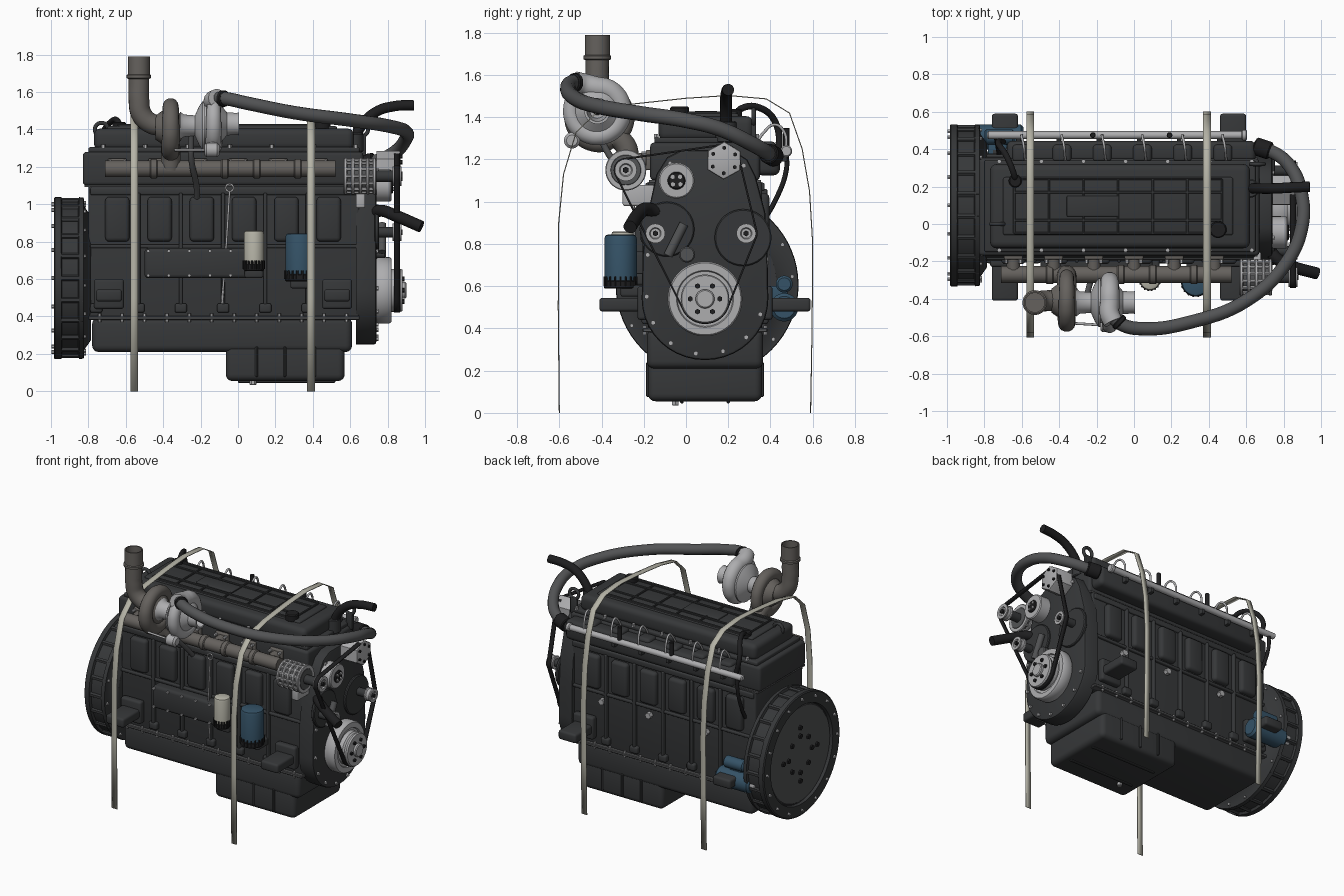
import bpy, bmesh, math
from mathutils import Vector, geometry
from math import sin, cos, pi

if "Cube" in bpy.data.objects:
    bpy.data.objects.remove(bpy.data.objects["Cube"])

def mat(name, c):
    m = bpy.data.materials.new(name)
    m.diffuse_color = (*c, 1)
    m.use_nodes = True
    m.node_tree.nodes["Principled BSDF"].inputs["Base Color"].default_value = m.diffuse_color
    return m

DARK = mat("dark_iron", (.037, .039, .041))
BLACK = mat("black_rubber", (.013, .013, .014))
LIGHT = mat("aluminium", (.42, .42, .43))
RUST = mat("exhaust_iron", (.13, .12, .11))
PIPE = mat("pipe_grey", (.085, .087, .09))
BLUE = mat("blue_paint", (.035, .085, .135))
CREAM = mat("cream", (.47, .46, .39))

def finish(name, bm, m):
    bmesh.ops.recalc_face_normals(bm, faces=bm.faces)
    me = bpy.data.meshes.new(name)
    bm.to_mesh(me); bm.free()
    me.materials.append(m)
    ob = bpy.data.objects.new(name, me)
    bpy.context.collection.objects.link(ob)
    return ob

def box(name, x0, x1, y0, y1, z0, z1, m=DARK, bev=.01, seg=3):
    bm = bmesh.new()
    bmesh.ops.create_cube(bm, size=1)
    for v in bm.verts:
        v.co = ((x0+x1)/2+v.co.x*(x1-x0), (y0+y1)/2+v.co.y*(y1-y0), (z0+z1)/2+v.co.z*(z1-z0))
    if bev:
        bmesh.ops.bevel(bm, geom=bm.edges[:], offset=bev, segments=seg, profile=.5, affect='EDGES')
    return finish(name, bm, m)

def lathe_into(bm, o, axis, prof, seg):
    q = Vector((0, 0, 1)).rotation_difference(Vector(axis).normalized())
    rings = []
    for d, r in prof:
        n = 1 if r == 0 else seg
        rings.append([bm.verts.new(Vector(o) + q @ Vector((r*cos(2*pi*i/seg), r*sin(2*pi*i/seg), d))) for i in range(n)])
    for a, b in zip(rings, rings[1:]):
        for i in range(seg):
            vs = [a[i % len(a)], a[(i+1) % len(a)], b[(i+1) % len(b)], b[i % len(b)]]
            bm.faces.new(list(dict.fromkeys(vs)))

def lathe(name, o, axis, prof, m=DARK, seg=40):
    bm = bmesh.new()
    lathe_into(bm, o, axis, prof, seg)
    return finish(name, bm, m)

def cyl(name, o, axis, r, h, m=DARK, c=.006, seg=36):
    return lathe(name, o, axis, [(0, 0), (0, r-c), (c, r), (h-c, r), (h, r-c), (h, 0)], m, seg)

def bolts(name, places, axis, r=.01, h=.012, m=LIGHT):
    bm = bmesh.new()
    for p in places:
        lathe_into(bm, p, axis, [(0, 0), (0, r), (h, r), (h, 0)], 6)
    return finish(name, bm, m)

def ring_pts(x, y, z, r, n, a0=0):
    return [(x, y+r*cos(a0+2*pi*i/n), z+r*sin(a0+2*pi*i/n)) for i in range(n)]

def tube(name, pts, r, m=BLACK, radii=None, cyclic=False, res=8):
    cu = bpy.data.curves.new(name, 'CURVE')
    cu.dimensions = '3D'
    cu.bevel_depth, cu.bevel_resolution, cu.resolution_u = r, 5, res
    cu.use_fill_caps = True
    s = cu.splines.new('BEZIER')
    s.bezier_points.add(len(pts)-1)
    for i, (b, p) in enumerate(zip(s.bezier_points, pts)):
        b.co = p
        b.handle_left_type = b.handle_right_type = 'AUTO'
        b.radius = radii[i] if radii else 1
    s.use_cyclic_u = cyclic
    cu.materials.append(m)
    ob = bpy.data.objects.new(name, cu)
    bpy.context.collection.objects.link(ob)
    return ob

def prism(name, prof, x0, x1, m=DARK, bev=.01):
    bm = bmesh.new()
    f = bm.faces.new([bm.verts.new((x0, y, z)) for y, z in prof])
    ret = bmesh.ops.extrude_face_region(bm, geom=[f])
    vs = [g for g in ret['geom'] if isinstance(g, bmesh.types.BMVert)]
    bmesh.ops.translate(bm, verts=vs, vec=(x1-x0, 0, 0))
    es = [e for e in bm.edges if all(v in vs for v in e.verts)]
    bmesh.ops.bevel(bm, geom=es, offset=bev, segments=2, profile=.5, affect='EDGES')
    return finish(name, bm, m)

CY = .09
# block, head and valve cover
box("engine_block", -.80, .65, -.18, .36, .38, 1.10, bev=.015)
box("cylinder_head", -.83, .67, -.17, .35, 1.10, 1.28, bev=.02)
box("head_gasket", -.82, .66, -.175, .355, 1.092, 1.104, PIPE, bev=0)
box("cover_rim", -.80, .65, -.15, .34, 1.275, 1.305, bev=.01)
box("valve_cover", -.77, .62, -.13, .32, 1.29, 1.405, bev=.035, seg=4)
box("cover_top", -.70, .53, -.06, .25, 1.39, 1.418, bev=.012)
for i in range(7):
    x = -.64+i*.185
    box("cover_rib", x-.006, x+.006, -.05, .24, 1.41, 1.428, bev=.003, seg=1)
for y in (-.05, .02, .17, .24):
    box("cover_long_rib", -.64, .47, y-.006, y+.006, 1.41, 1.428, bev=.003, seg=1)
box("cover_badge_plate", -.36, -.08, .04, .15, 1.41, 1.43, bev=.006)
cyl("oil_cap", (.45, -.03, 1.40), (0, 0, 1), .045, .05, BLACK)
xs = [-.72+i*.225 for i in range(7)]
bolts("cover_bolts", [(x, y, 1.30) for x in xs for y in (-.14, .335)], (0, 0, 1), .012, .02)

# block sides: cylinder panels, ribs, core plugs
for side, y in ((-1, -.18), (1, .36)):
    def slab(name, x0, x1, z0, z1, d, bev, m=DARK):
        a, b = sorted((y-side*.03, y+side*d))
        return box(name, x0, x1, a, b, z0, z1, m, bev)
    for i in range(6):
        x = -.645+i*.226
        slab("cylinder_panel", x-.065, x+.065, .80, 1.04, .035, .022)
        slab("web_foot", x-.145, x-.08, .42, .47, .03, .012)
        if i:
            slab("side_rib", x-.123, x-.103, .42, 1.06, .025, .006)
    slab("side_rail", -.79, .64, 1.05, 1.09, .012, .008)
    slab("mid_rail", -.79, .64, .765, .785, .018, .006)
    for x in (-.69, .53):
        a, b = sorted((y, CY+side*.5))
        box("mount_foot", x-.07, x+.07, a, b, .48, .545, bev=.015)
        box("mount_base", x-.08, x+.08, min(y, y+side*.05), max(y, y+side*.05), .44, .6, bev=.015)
bolts("core_plugs", [(x, .36, .72) for x in (-.42, .03, .4)], (0, 1, 0), .022, .03)
box("oil_cooler", -.50, .10, -.26, -.15, .605, .765, bev=.02)
bolts("cooler_bolts", [(-.48+i*.11, -.26, z) for i in range(6) for z in (.62, .75)], (0, -1, 0), .009)

# oil pan
box("pan_flange", -.80, .65, -.205, .385, .382, .402, PIPE, .004, 1)
box("oil_pan", -.78, .61, -.185, .365, .21, .395, bev=.035, seg=4)
box("sump", -.065, .57, -.18, .36, .055, .26, bev=.035, seg=4)
for x in (.1, .25, .41):
    box("sump_rib", x-.008, x+.008, -.19, .37, .075, .24, bev=.006, seg=1)
for y in (-.02, .2):
    box("sump_skid", 0, .52, y-.008, y+.008, .045, .08, bev=.004, seg=1)
cyl("drain_plug", (.08, -.05, .035), (0, 0, 1), .018, .04, LIGHT, .002, 6)
bolts("pan_bolts", [(-.74+i*.12, y, .37) for i in range(12) for y in (-.195, .375)], (0, 0, 1), .009, .045)

# flywheel housing
hz = .605
lathe("flywheel_housing", (-.985, CY+.01, hz), (1, 0, 0), [(.02, .3), (.02, .345), (0, .35), (0, .425), (.006, .433), (.04, .433),
      (.045, .415), (.13, .415), (.135, .433), (.16, .43), (.165, .38), (.2, .33), (.2, 0)], DARK, 64)
cyl("flywheel", (-.97, CY+.01, hz), (1, 0, 0), .34, .04, PIPE, .006, 64)
bolts("flywheel_bolts", ring_pts(-.97, CY+.01, hz, .13, 8) + ring_pts(-.97, CY+.01, hz, .19, 4), (-1, 0, 0), .018, .012, BLACK)
bolts("housing_bolts", ring_pts(-.985, CY+.01, hz, .395, 16), (-1, 0, 0), .011, .013)
bolts("housing_ribs", ring_pts(-.95, CY+.01, hz, .416, 22), (1, 0, 0), .016, .12, DARK)
bolts("housing_rear_bolts", ring_pts(-.835, CY+.01, hz, .405, 16, .1), (1, 0, 0), .01, .022)

# timing cover with rounded lower end
prof = [(CY+.3*cos(a), .54+.29*sin(a)) for a in [pi+i*pi/20 for i in range(21)]]
prof += [(.385, .80), (.375, .95), (.33, 1.12), (.29, 1.2), (.22, 1.245), (-.02, 1.245), (-.09, 1.21), (-.14, 1.13), (-.18, .95), (-.205, .75)]
prism("timing_cover", prof, .63, .74, DARK, .015)
bolts("timing_bolts", [(.73, CY+(y-CY)*.92, .72+(z-.72)*.94) for y, z in prof[::3]], (1, 0, 0), .012, .022)
cyl("gear_boss_right", (.73, .27, .83), (1, 0, 0), .135, .025)
cyl("gear_boss_left", (.73, -.09, .87), (1, 0, 0), .13, .025)

# pulleys, tensioner and belt
lathe("crank_damper", (.74, CY, .54), (1, 0, 0), [(0, 0), (0, .17), (.01, .177), (.07, .177), (.08, .17), (.08, .135), (.07, .13),
      (.07, .115), (.1, .115), (.11, .105), (.13, .115), (.14, .11), (.14, 0)], LIGHT, 56)
cyl("crank_hub", (.87, CY, .54), (1, 0, 0), .045, .03, LIGHT)
bolts("crank_bolts", ring_pts(.875, CY, .54, .07, 6), (1, 0, 0), .013, .015, BLACK)
def pulley(name, y, z, r, x0=.73, m=LIGHT):
    cyl(name+"_shaft", (x0, y, z), (1, 0, 0), r*.6, .86-x0, DARK)
    lathe(name, (.825, y, z), (1, 0, 0), [(0, 0), (0, r), (.008, r), (.014, r*.9), (.036, r*.9), (.042, r), (.05, r), (.05, r*.6), (.04, r*.5), (.04, 0)], m)
    bolts(name+"_bolt", [(.86, y, z)], (1, 0, 0), r*.3, .02, BLACK)
pulley("idler_left", -.145, .85, .046)
pulley("idler_right", .285, .85, .046)
pulley("alternator_pulley", -.285, 1.15, .052, .7)
cyl("water_pump_pulley", (.73, -.045, 1.10), (1, 0, 0), .085, .09, LIGHT)
cyl("water_pump_hub", (.81, -.045, 1.10), (1, 0, 0), .042, .02, BLACK)
bolts("pump_bolts", ring_pts(.825, -.045, 1.10, .025, 4, .8), (1, 0, 0), .011, .012)
prism("fan_hub", [(.18+.09*cos(a*pi/3+.5), 1.195+.09*sin(a*pi/3+.5)) for a in range(6)], .74, .87, LIGHT, .01)
bolts("hub_bolts", ring_pts(.865, .18, 1.195, .06, 6, .5), (1, 0, 0), .01, .014, BLACK)
tube("tensioner_arm", [(.77, -.085, .745), (.77, -.01, .895)], .022, PIPE)
cyl("tensioner_pivot", (.73, .005, .75), (1, 0, 0), .038, .06, PIPE)
circ = [(y+r*cos(i*pi/16), z+r*sin(i*pi/16)) for y, z, r in ((CY, .54, .115), (.285, .85, .05), (.18, 1.2, .07), (-.285, 1.15, .053)) for i in range(32)]
hull = [circ[i] for i in geometry.convex_hull_2d(circ)]
bm = bmesh.new()
loops = [[bm.verts.new((x, y, z)) for y, z in hull] for x in (.835, .865)]
for i in range(len(hull)):
    j = (i+1) % len(hull)
    bm.faces.new((loops[0][i], loops[0][j], loops[1][j], loops[1][i]))
belt = finish("drive_belt", bm, BLACK)
md = belt.modifiers.new("thick", 'SOLIDIFY'); md.thickness = .009; md.offset = 0

# alternator
cyl("alternator", (.57, -.285, 1.15), (1, 0, 0), .085, .17, PIPE, .015)
for x in (.565, .605, .645, .685, .72):
    cyl("alternator_fin", (x, -.285, 1.15), (1, 0, 0), .097, .018, LIGHT, .004)
bolts("alternator_bars", ring_pts(.57, -.285, 1.15, .088, 14), (1, 0, 0), .009, .16)
box("alternator_bracket", .63, .68, -.30, -.15, .98, 1.08, LIGHT)

# exhaust manifold
tube("exhaust_manifold", [(-.71, -.27, 1.19), (-.3, -.27, 1.19), (.1, -.27, 1.19), (.52, -.27, 1.19)], .045, RUST)
for x in (-.47, -.09, .08, .3):
    cyl("manifold_collar", (x, -.27, 1.19), (1, 0, 0), .052, .04, RUST)
for i in range(6):
    x = -.645+i*.215
    tube("exhaust_runner", [(x, -.27, 1.19), (x, -.16, 1.2)], .036, RUST)
    box("runner_flange", x-.05, x+.05, -.19, -.16, 1.15, 1.245, RUST, .008)
    bolts("runner_bolts", [(x+d, -.19, 1.23) for d in (-.038, .038)], (0, -1, 0), .01, .02)

# turbocharger
def scroll(name, x, y, z, R, r, m, start, exit_pts):
    n = 14
    pts, rad = [], []
    for i in range(n+1):
        a = start+2*pi*i/n*.97
        k = .7+.3*i/n
        q = R+(1-k)*r
        pts.append((x, y+q*cos(a), z+q*sin(a))); rad.append(k)
    tube(name, pts+exit_pts, r, m, rad+[1]*len(exit_pts))
scroll("turbine_scroll", -.36, -.41, 1.40, .115, .052, RUST, -pi/4, [(-.36, -.29, 1.27), (-.36, -.27, 1.19)])
lathe("turbine_core", (-.44, -.41, 1.41), (1, 0, 0), [(0, 0), (0, .065), (.05, .1), (.11, .1), (.14, .06), (.14, 0)], RUST)
lathe("turbo_bearing", (-.31, -.42, 1.42), (1, 0, 0), [(0, 0), (0, .075), (.02, .06), (.08, .055), (.10, .1), (.12, .13), (.13, .13), (.13, 0)], LIGHT)
scroll("compressor_scroll", -.13, -.42, 1.43, .11, .053, LIGHT, pi/2+.2, [(-.13, -.48, 1.555), (-.11, -.525, 1.565)])
lathe("compressor_inlet", (-.19, -.42, 1.43), (1, 0, 0), [(0, 0), (0, .11), (.09, .11), (.13, .062), (.185, .058), (.195, .062), (.195, .05), (.12, .035), (.12, 0)], LIGHT)
cyl("compressor_nut", (-.09, -.42, 1.43), (1, 0, 0), .02, .04, PIPE)
cyl("wastegate_actuator", (-.18, -.54, 1.29), (1, 0, 0), .038, .08, LIGHT, .012)
tube("actuator_rod", [(-.34, -.53, 1.29), (-.18, -.54, 1.29)], .007, LIGHT)
box("actuator_bracket", -.15, -.12, -.55, -.47, 1.30, 1.37, LIGHT)
tube("oil_drain", [(-.25, -.42, 1.38), (-.25, -.38, 1.25), (-.22, -.24, 1.08), (-.22, -.17, 1.0)], .016, PIPE)
tube("exhaust_elbow", [(-.40, -.41, 1.42), (-.46, -.41, 1.43), (-.515, -.415, 1.48), (-.53, -.42, 1.56), (-.53, -.42, 1.64)], .056, RUST)
lathe("exhaust_stack", (-.53, -.42, 1.60), (0, 0, 1), [(0, 0), (0, .055), (.07, .055), (.075, .066), (.09, .066), (.095, .059), (.19, .059), (.19, .051), (.04, .051), (.04, 0)], RUST)

# charge pipe and intake manifold
tube("charge_pipe", [(-.13, -.48, 1.565), (-.07, -.535, 1.565), (.05, -.56, 1.54), (.3, -.525, 1.49), (.6, -.41, 1.45), (.82, -.2, 1.415),
     (.9, 0, 1.385), (.895, .16, 1.345), (.84, .3, 1.28), (.75, .38, 1.235), (.64, .41, 1.21)], .036, PIPE)
cyl("charge_clamp", (-.09, -.515, 1.565), (.6, -.55, 0), .044, .03, BLACK)
cyl("intake_coupler", (.73, .39, 1.228), (-.9, .3, -.15), .048, .09, BLACK)
box("intake_manifold", -.68, .65, .33, .445, 1.125, 1.265, bev=.03)
for i in range(6):
    x = -.6+i*.215
    box("intake_port", x-.05, x+.05, .33, .425, 1.16, 1.285, bev=.02)
    tube("injector_line", [(x, .475, 1.24), (x, .465, 1.33), (x+.01, .42, 1.365), (x+.015, .37, 1.33), (x+.02, .33, 1.27)], .007, LIGHT)
    box("rail_bracket", x-.03, x-.005, .42, .48, 1.19, 1.235, bev=.004)
cyl("fuel_rail", (-.785, .475, 1.24), (1, 0, 0), .021, 1.39, LIGHT)
cyl("rail_end_cap", (.575, .475, 1.24), (1, 0, 0), .028, .03, LIGHT)
for x in (-.22, .19):
    cyl("rail_sensor", (x, .475, 1.25), (0, 0, 1), .015, .1, BLACK, .003)
tube("rail_feed", [(-.74, .475, 1.24), (-.74, .475, 1.15), (-.73, .42, 1.0), (-.72, .36, .9)], .012)

# hoses, breather, lifting eyes, dipstick
tube("upper_hose", [(.62, .19, 1.33), (.66, .19, 1.42), (.74, .19, 1.495), (.84, .195, 1.525), (.94, .2, 1.53)], .028)
cyl("thermostat_housing", (.62, .19, 1.28), (0, 0, 1), .05, .1)
tube("lower_hose", [(.72, -.13, .95), (.77, -.19, .965), (.84, -.225, .94), (.98, -.265, .88)], .032)
tube("breather_hose", [(-.635, .23, 1.40), (-.64, .26, 1.44), (-.68, .36, 1.44), (-.725, .43, 1.36), (-.7, .44, 1.22)], .016)
cyl("breather_cap", (-.635, .23, 1.40), (0, 0, 1), .035, .04, BLACK)
for x, y in ((-.73, .0), (.66, .32)):
    tube("lifting_eye", [(x+.035*cos(a*pi/4), y, 1.40+.035*sin(a*pi/4)) for a in range(8)], .011, DARK, None, True)
    box("lifting_plate", x-.025, x+.025, y-.012, y+.012, 1.26, 1.375, bev=.005)
tube("dipstick", [(-.045, -.25, 1.07), (-.065, -.24, .75), (-.085, -.2, .47)], .006, LIGHT)
tube("dipstick_ring", [(-.045+.02*cos(a*pi/4), -.25, 1.088+.02*sin(a*pi/4)) for a in range(8)], .005, LIGHT, None, True)

# oil and fuel filters
for name, x, y, r, z0, z1, m in (("oil_filter", .33, -.31, .077, .60, .845, BLUE), ("fuel_filter", .085, -.3, .054, .655, .86, CREAM)):
    lathe(name, (x, y, z0), (0, 0, 1), [(0, 0), (0, r*.95), (.04, r*.95), (.04, r), (z1-z0-.02, r), (z1-z0-.005, r*.93), (z1-z0, r*.75), (z1-z0, 0)], m)
    cyl(name+"_base", (x, y, z0-.012), (0, 0, 1), r*1.02, .04, BLACK)
    bolts(name+"_grips", [(x+r*cos(a*pi/9), y+r*sin(a*pi/9), z0) for a in range(18)], (0, 0, 1), .006, .045, BLACK)
    box(name+"_bracket", x-.05, x+.05, y, -.15, z0-.05, z0+.005, bev=.012)

# starter motor
cyl("starter_motor", (-.86, .465, .50), (1, 0, 0), .067, .27, BLUE, .015)
cyl("starter_solenoid", (-.8, .465, .61), (1, 0, 0), .04, .16, BLUE, .01)
cyl("starter_nose", (-.9, .465, .50), (1, 0, 0), .045, .06, LIGHT)
box("starter_bridge", -.78, -.68, .35, .48, .52, .6, BLUE)

# lifting straps
path = [(-.6, 0), (-.605, .5), (-.603, .9), (-.58, 1.13), (-.52, 1.33), (-.42, 1.425), (-.25, 1.463), (0, 1.49), (.2, 1.503),
        (.38, 1.487), (.49, 1.42), (.55, 1.25), (.585, 1.05), (.6, .8), (.597, .4), (.59, 0)]
for x in (-.555, .39):
    bm = bmesh.new()
    rows = [[bm.verts.new((x+d, y, z)) for d in (-.021, .021)] for y, z in path]
    for a, b in zip(rows, rows[1:]):
        bm.faces.new((a[0], a[1], b[1], b[0]))
    st = finish("strap", bm, CREAM)
    md = st.modifiers.new("thick", 'SOLIDIFY'); md.thickness = .005; md.offset = 0

# smooth shading
bpy.ops.object.select_all(action='DESELECT')
for ob in bpy.data.objects:
    if ob.type == 'MESH':
        ob.select_set(True)
        bpy.context.view_layer.objects.active = ob
bpy.ops.object.shade_smooth_by_angle(angle=math.radians(35))
